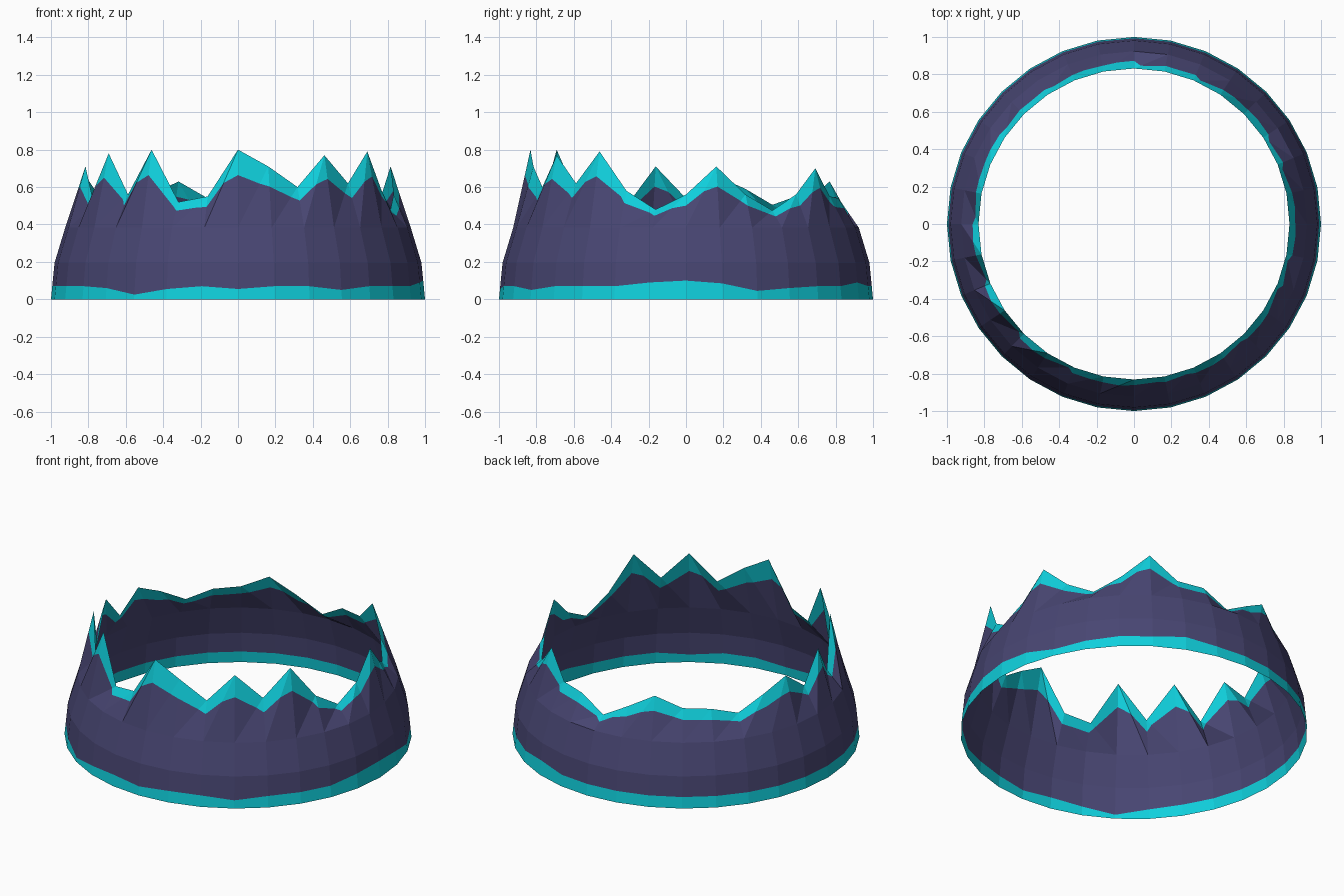
import bpy
import bmesh
from math import sin, cos, pi

SEGMENTS = 32
PURPLE, TEAL = 0, 1

cube = bpy.data.objects.get("Cube")
if cube:
    bpy.data.objects.remove(cube, do_unlink=True)


def make_material(name, color):
    material = bpy.data.materials.new(name)
    material.use_nodes = True
    material.diffuse_color = color
    material.node_tree.nodes["Principled BSDF"].inputs["Base Color"].default_value = color
    return material


# Tip heights of the jagged rim, counter-clockwise starting at the front
tip_heights = [
    .80, .71, .60, .77, .62, .79, .58, .48,
    .56, .71, .56, .475, .56, .70, .55, .54,
    .45, .54, .63, .56, .55, .505, .59, .66,
    .54, .71, .50, .78, .56, .80, .52, .55]

# Height of the lower trim, with a few uneven spots
trim_heights = {0: .055, 3: .05, 7: .09, 8: .10, 9: .085, 10: .045, 11: .06,
                14: .09, 28: .06, 29: .025, 30: .055}

bm = bmesh.new()


def ring(radius, height):
    """One horizontal ring of vertices."""
    points = []
    for k in range(SEGMENTS):
        angle = 2 * pi * k / SEGMENTS
        z = height(k)
        points.append(bm.verts.new((radius(z) * sin(angle), -radius(z) * cos(angle), z)))
    return points


def between(a, b, t):
    return bm.verts.new(a.co.lerp(b.co, t))


def face(corners, color):
    bm.faces.new(corners).material_index = color


def band(lower, upper, color):
    for k in range(SEGMENTS):
        n = (k + 1) % SEGMENTS
        face((lower[k], lower[n], upper[n], upper[k]), color)


# Latitude rings of the domed wall
step = 2 * pi / SEGMENTS
row = step
low_z, mid_z = sin(row), sin(2 * row)
low_r, mid_r, tip_r = cos(row), cos(2 * row), cos(3 * row)

base = ring(lambda z: 1, lambda k: 0)
trim = ring(lambda z: 1 + (low_r - 1) * z / low_z, lambda k: trim_heights.get(k, .07))
low = ring(lambda z: low_r, lambda k: low_z)
mid = ring(lambda z: mid_r, lambda k: mid_z)
tips = ring(lambda z: tip_r, lambda k: tip_heights[k])

band(base, trim, TEAL)
band(trim, low, PURPLE)
band(low, mid, PURPLE)

# Jagged rim: each panel folds on its diagonal, and the tips carry the trim colour
fractions = []
for z in tip_heights:
    edge_width = max(.03, .04 + .32 * (z - .5))
    fractions.append(1 - edge_width / (z - mid_z))
edge = [between(mid[k], tips[k], fractions[k]) for k in range(SEGMENTS)]

for k in range(SEGMENTS):
    n = (k + 1) % SEGMENTS
    line_z = edge[k].co.z * .25 + edge[n].co.z * .75
    t = (line_z - mid_z) / (tip_heights[n] - mid_z)
    fold = between(mid[k], tips[n], min(.85, max(.5, t)))
    face((mid[k], mid[n], edge[n], fold), PURPLE)
    face((mid[k], fold, edge[k]), PURPLE)
    face((fold, edge[n], tips[n]), TEAL)
    face((edge[k], fold, tips[n], tips[k]), TEAL)

mesh = bpy.data.meshes.new("jagged_ring_wall")
bm.to_mesh(mesh)
bm.free()
mesh.materials.append(make_material("dark purple", (.065, .061, .17, 1)))
mesh.materials.append(make_material("bright teal", (.005, .63, .72, 1)))
wall = bpy.data.objects.new("jagged_ring_wall", mesh)
bpy.context.collection.objects.link(wall)
